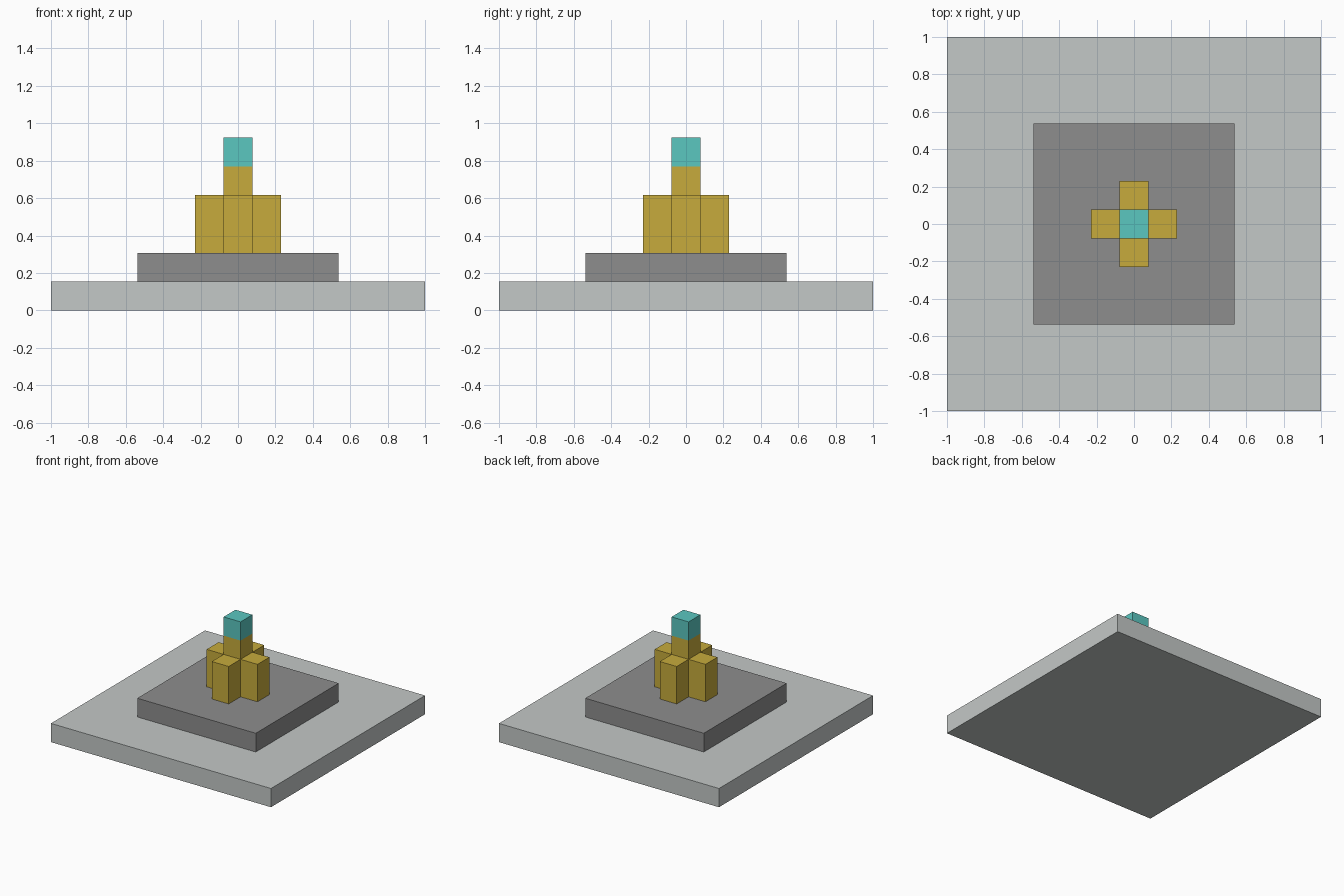
import bpy

default = bpy.data.objects.get("Cube")
if default:
    bpy.data.objects.remove(default, do_unlink=True)

U = 2 / 13  # one block


def material(name, rgb):
    m = bpy.data.materials.new(name)
    m.use_nodes = True
    m.diffuse_color = (*rgb, 1)
    m.node_tree.nodes["Principled BSDF"].inputs["Base Color"].default_value = (*rgb, 1)
    return m


light_grey = material("light grey", (0.55, 0.58, 0.57))
dark_grey = material("dark grey", (0.27, 0.27, 0.27))
gold = material("gold", (0.57, 0.41, 0.045))
turquoise = material("turquoise", (0.105, 0.57, 0.53))


def block(name, mat, width, bottom, height, x=0, y=0):
    """Square block measured in block units."""
    bpy.ops.mesh.primitive_cube_add(size=1, location=(x * U, y * U, (bottom + height / 2) * U))
    ob = bpy.context.object
    ob.name = name
    ob.scale = (width * U, width * U, height * U)
    bpy.ops.object.transform_apply(location=False, rotation=False, scale=True)
    ob.data.materials.append(mat)
    return ob


# Stepped base
block("base_plate", light_grey, 13, 0, 1)
block("upper_step", dark_grey, 7, 1, 1)

# Central column and its cap
block("centre_column", gold, 1, 2, 3)
block("column_cap", turquoise, 1, 5, 1)

# Four pillars around the column
for side, x, y in (("left", 1, 0), ("right", -1, 0), ("back", 0, 1), ("front", 0, -1)):
    block(side + "_pillar", gold, 1, 2, 2, x, y)
